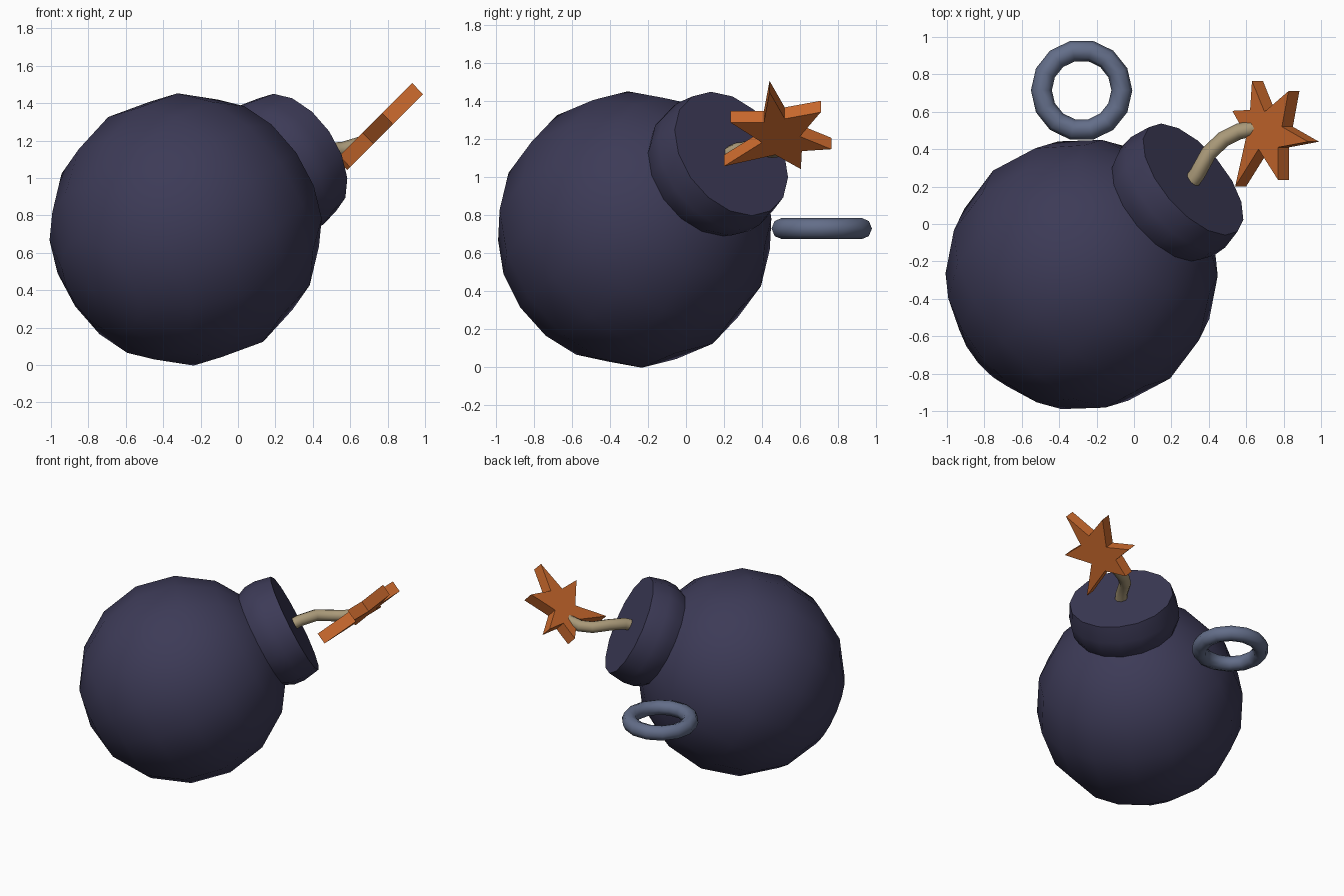
import bpy, bmesh, math
from mathutils import Vector

if "Cube" in bpy.data.objects:
    bpy.data.objects.remove(bpy.data.objects["Cube"])

C = Vector((-0.28, -0.27, 0.725))               # body centre
AXIS = Vector((0.68, 0.58, 0.455)).normalized()  # direction the neck points
TILT = AXIS.to_track_quat('Z', 'Y')


def material(name, rgb):
    m = bpy.data.materials.new(name)
    m.diffuse_color = (*rgb, 1)
    m.use_nodes = True
    m.node_tree.nodes["Principled BSDF"].inputs["Base Color"].default_value = m.diffuse_color
    return m


navy = material("dark_navy", (0.046, 0.043, 0.095))
tan = material("fuse_tan", (0.40, 0.32, 0.19))
orange = material("spark_orange", (0.60, 0.145, 0.027))
slate = material("slate_blue", (0.125, 0.155, 0.25))


def finish(ob, name, mat, smooth=None):
    ob.name = name
    ob.data.materials.clear()
    ob.data.materials.append(mat)
    if smooth:
        bpy.ops.object.select_all(action='DESELECT')
        ob.select_set(True)
        bpy.context.view_layer.objects.active = ob
        bpy.ops.object.shade_smooth_by_angle(angle=math.radians(smooth))
    return ob


def from_bmesh(bm):
    bmesh.ops.recalc_face_normals(bm, faces=bm.faces)
    me = bpy.data.meshes.new("mesh")
    bm.to_mesh(me)
    bm.free()
    ob = bpy.data.objects.new("part", me)
    bpy.context.collection.objects.link(ob)
    return ob


def skin_rings(rings):
    """Closed solid through a list of equal-length point rings."""
    bm = bmesh.new()
    vs = [[bm.verts.new(p) for p in r] for r in rings]
    n = len(vs[0])
    for a, b in zip(vs, vs[1:]):
        for i in range(n):
            j = (i + 1) % n
            bm.faces.new((a[i], a[j], b[j], b[i]))
    bm.faces.new(vs[0][::-1])
    bm.faces.new(vs[-1])
    return from_bmesh(bm)


def circle(center, quat, r, n):
    return [center + quat @ Vector((r * math.cos(2 * math.pi * i / n),
                                    r * math.sin(2 * math.pi * i / n), 0)) for i in range(n)]


# round body, poles aligned with the neck
bpy.ops.mesh.primitive_uv_sphere_add(segments=16, ring_count=8, radius=0.73, location=C)
body = bpy.context.object
body.rotation_mode = 'QUATERNION'
body.rotation_quaternion = TILT
finish(body, "body", navy, 50)

# neck collar: slightly bulging disc with a flat outer face
profile = [(0.345, 0.60), (0.382, 0.68), (0.388, 0.76), (0.366, 0.88)]
collar = skin_rings([circle(C + AXIS * d, TILT, r, 16) for r, d in profile])
finish(collar, "collar", navy, 40)

# bent fuse from the collar centre to the spark
path = [Vector(p) for p in ((0.28, 0.19, 1.10), (0.34, 0.27, 1.14), (0.40, 0.38, 1.155),
                            (0.48, 0.455, 1.145), (0.56, 0.495, 1.15), (0.66, 0.515, 1.18))]
rings = []
for i, p in enumerate(path):
    t = path[min(i + 1, len(path) - 1)] - path[max(i - 1, 0)]
    rings.append(circle(p, t.to_track_quat('Z', 'Y'), 0.043, 8))
finish(skin_rings(rings), "fuse", tan, 50)

# spark: irregular six-pointed star plate, tilted 45 degrees
outline = [(0.66, 0.765), (0.727, 0.60), (0.855, 0.71), (0.82, 0.52), (0.96, 0.44), (0.80, 0.41),
           (0.80, 0.235), (0.695, 0.40), (0.57, 0.20), (0.63, 0.47), (0.555, 0.605), (0.65, 0.61)]
normal = Vector((-0.7, 0, 0.72)).normalized()
mid = [Vector((x, y, 1.238 + (x - 0.72))) for x, y in outline]
spark = skin_rings([[p + normal * s for p in mid] for s in (-0.042, 0.042)])
finish(spark, "spark", orange)

# carrying ring behind the body
bpy.ops.mesh.primitive_torus_add(major_segments=14, minor_segments=8, major_radius=0.215,
                                 minor_radius=0.056, location=(-0.28, 0.715, 0.73))
finish(bpy.context.object, "carry_ring", slate, 60)
